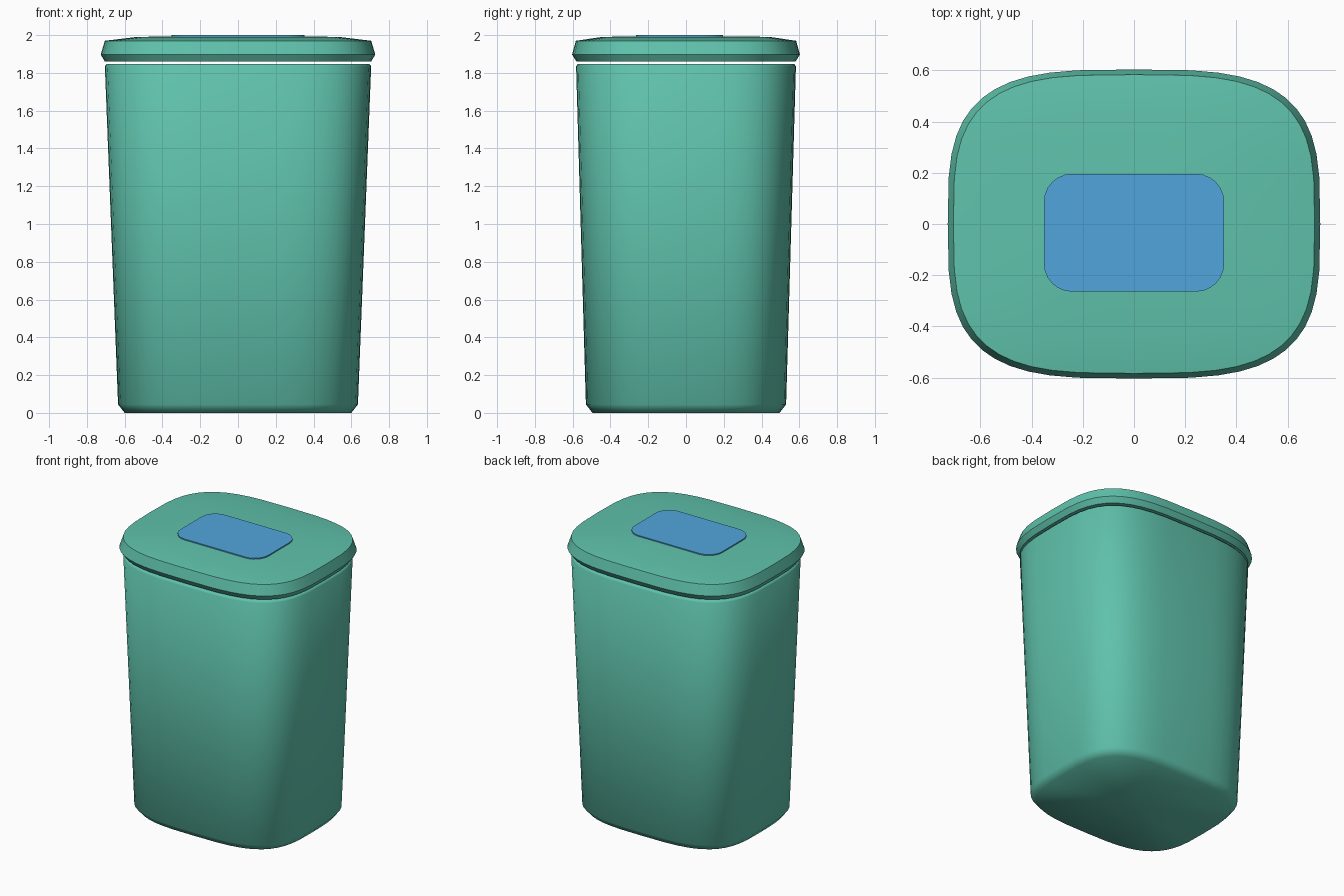
import bpy, bmesh, math

if "Cube" in bpy.data.objects:
    bpy.data.objects.remove(bpy.data.objects["Cube"])


def material(name, rgb):
    m = bpy.data.materials.new(name)
    m.diffuse_color = (*rgb, 1)
    m.use_nodes = True
    m.node_tree.nodes["Principled BSDF"].inputs["Base Color"].default_value = m.diffuse_color
    return m


GREEN = material("sea green", (0.115, 0.54, 0.41))
BLUE = material("sky blue", (0.082, 0.38, 0.72))


def superellipse(hx, hy, n=3.4, count=48):
    pts = []
    for i in range(count):
        a = 2 * math.pi * i / count
        c, s = math.cos(a), math.sin(a)
        pts.append((math.copysign(abs(c) ** (2 / n), c) * hx,
                    math.copysign(abs(s) ** (2 / n), s) * hy))
    return pts


def rounded_rect(hx, hy, r, cy=0, steps=6):
    pts = []
    for q, (sx, sy) in enumerate([(1, 1), (-1, 1), (-1, -1), (1, -1)]):
        for k in range(steps + 1):
            a = (q + k / steps) * math.pi / 2
            pts.append((sx * (hx - r) + r * math.cos(a),
                        cy + sy * (hy - r) + r * math.sin(a)))
    return pts


def loft(name, sections, mat, angle, bottom=None, top=None):
    """Skin (outline, z) sections; caps are fans to a centre point or plain faces."""
    bm = bmesh.new()
    rings = [[bm.verts.new((x, y, z)) for x, y in pts] for pts, z in sections]
    n = len(rings[0])
    for a, b in zip(rings, rings[1:]):
        for i in range(n):
            j = (i + 1) % n
            bm.faces.new((a[i], a[j], b[j], b[i]))
    for ring, z in ((rings[0], bottom), (rings[-1], top)):
        if z is None:
            bm.faces.new(ring)
        else:
            c = bm.verts.new((0, 0, z))
            for i in range(n):
                bm.faces.new((ring[i], ring[(i + 1) % n], c))
    bmesh.ops.recalc_face_normals(bm, faces=bm.faces[:])
    me = bpy.data.meshes.new(name)
    bm.to_mesh(me)
    bm.free()
    me.materials.append(mat)
    me.polygons.foreach_set("use_smooth", [True] * len(me.polygons))
    me.set_sharp_from_angle(angle=math.radians(angle))
    ob = bpy.data.objects.new(name, me)
    bpy.context.collection.objects.link(ob)
    return ob


def se_sections(rows):
    return [(superellipse(hx, hy), z) for hx, hy, z in rows]


# Tapered bin body with chamfered foot and rim
loft("bin_body", se_sections([
    (0.60, 0.495, 0.0), (0.635, 0.53, 0.045),
    (0.705, 0.582, 1.835), (0.695, 0.572, 1.848)]), GREEN, 60, bottom=0.0, top=1.848)

# Overhanging lid, gently domed
loft("lid", se_sections([
    (0.705, 0.58, 1.86), (0.727, 0.603, 1.897),
    (0.705, 0.583, 1.97), (0.53, 0.44, 1.991)]), GREEN, 40, bottom=1.86, top=1.994)

# Blue panel set on the lid
loft("lid_panel", [(rounded_rect(0.352, 0.23, 0.11, -0.034), z) for z in (1.99, 2.0)],
     BLUE, 40)
